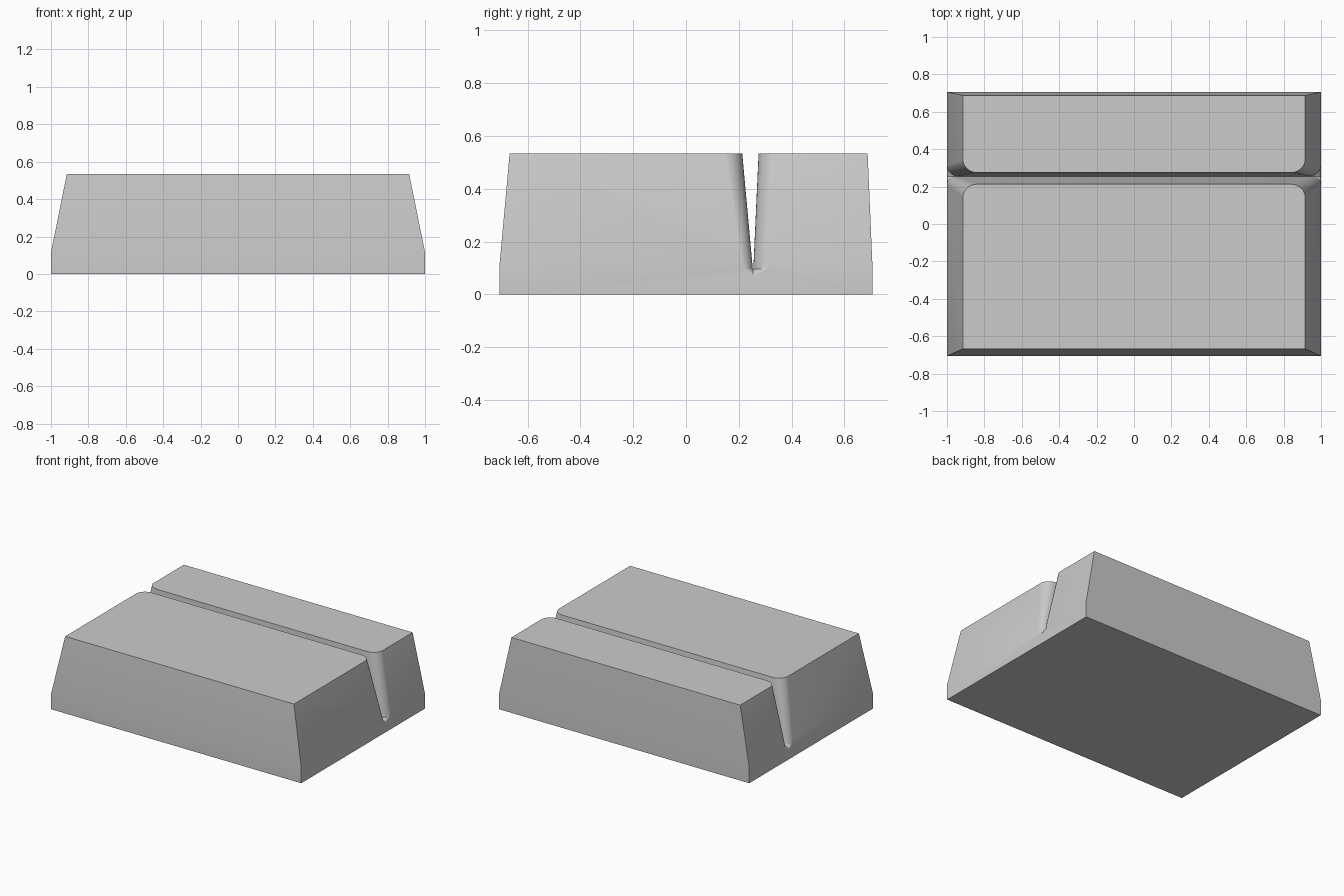
import bpy
import math

if "Cube" in bpy.data.objects:
    bpy.data.objects.remove(bpy.data.objects["Cube"])

TOP, BREAK, FLOOR = 0.535, 0.115, 0.097
SLOT_Y = 0.254


def make_object(name, verts, faces):
    mesh = bpy.data.meshes.new(name)
    mesh.from_pydata(verts, [], faces)
    obj = bpy.data.objects.new(name, mesh)
    bpy.context.collection.objects.link(obj)
    return obj


def lerp(a, b, t):
    return a + (b - a) * t


def loft(name, rings):
    """Skin equal-length closed rings and cap both ends."""
    n = len(rings[0])
    verts = [p for ring in rings for p in ring]
    faces = [(k * n + i, k * n + (i + 1) % n, (k + 1) * n + (i + 1) % n, (k + 1) * n + i)
             for k in range(len(rings) - 1) for i in range(n)]
    faces.append(tuple(reversed(range(n))))
    faces.append(tuple(range(len(verts) - n, len(verts))))
    return make_object(name, verts, faces)


def rect(x, y0, y1, z):
    return [(-x, y0, z), (x, y0, z), (x, y1, z), (-x, y1, z)]


# Tapered body with a short upright foot
body = loft("tapered_block", [
    rect(1, -0.706, 0.706, 0),
    rect(1, -0.706, 0.706, BREAK),
    rect(0.915, -0.668, 0.688, TOP),
])


# Slot cutter: V section along x, flaring with rounded mouths at both ends
def wall_point(side, z, angle, extra):
    t = (z - FLOOR) / (TOP - FLOOR)
    face_x = 1 - 0.085 * max(0, (z - BREAK) / (TOP - BREAK))
    width = lerp(0.001, 0.041 if side < 0 else 0.021, t)
    r = lerp(0.045 if side < 0 else 0.065, 0.075, t)
    x = face_x + 0.001 - r + r * math.sin(angle) + extra
    return x, SLOT_Y + side * (width + r * (1 - math.cos(angle))), z


def section(angle, extra, mirror):
    levels = (0.7, BREAK, FLOOR)
    left = [wall_point(-1, z, angle, extra) for z in levels]
    right = [wall_point(1, z, angle, extra) for z in reversed(levels)]
    x = (left[-1][0] + right[0][0]) / 2
    keel = (x, SLOT_Y, FLOOR - 0.002 - 0.03 * (1 - math.cos(angle)))
    return [(mirror * p[0], p[1], p[2]) for p in left + [keel] + right]


STEPS = 8
stations = [(math.pi / 2, 0.06)] + [(math.pi / 2 * i / STEPS, 0) for i in range(STEPS, -1, -1)]
rings = [section(a, e, -1) for a, e in stations]
rings += [section(a, e, 1) for a, e in reversed(stations)]
cutter = loft("slot_cutter", rings)
cutter.hide_render = True

# Make both shells face outward before cutting
bpy.ops.object.select_all(action='DESELECT')
for obj in (body, cutter):
    bpy.context.view_layer.objects.active = obj
    obj.select_set(True)
    bpy.ops.object.mode_set(mode='EDIT')
    bpy.ops.mesh.select_all(action='SELECT')
    bpy.ops.mesh.normals_make_consistent(inside=False)
    bpy.ops.object.mode_set(mode='OBJECT')
    obj.select_set(False)

# Cut the slot
bpy.context.view_layer.objects.active = body
body.select_set(True)
cut = body.modifiers.new("slot", 'BOOLEAN')
cut.operation = 'DIFFERENCE'
cut.solver = 'EXACT'
cut.object = cutter
bpy.ops.object.modifier_apply(modifier=cut.name)
bpy.data.objects.remove(cutter, do_unlink=True)
bpy.ops.object.shade_smooth_by_angle(angle=math.radians(30))
